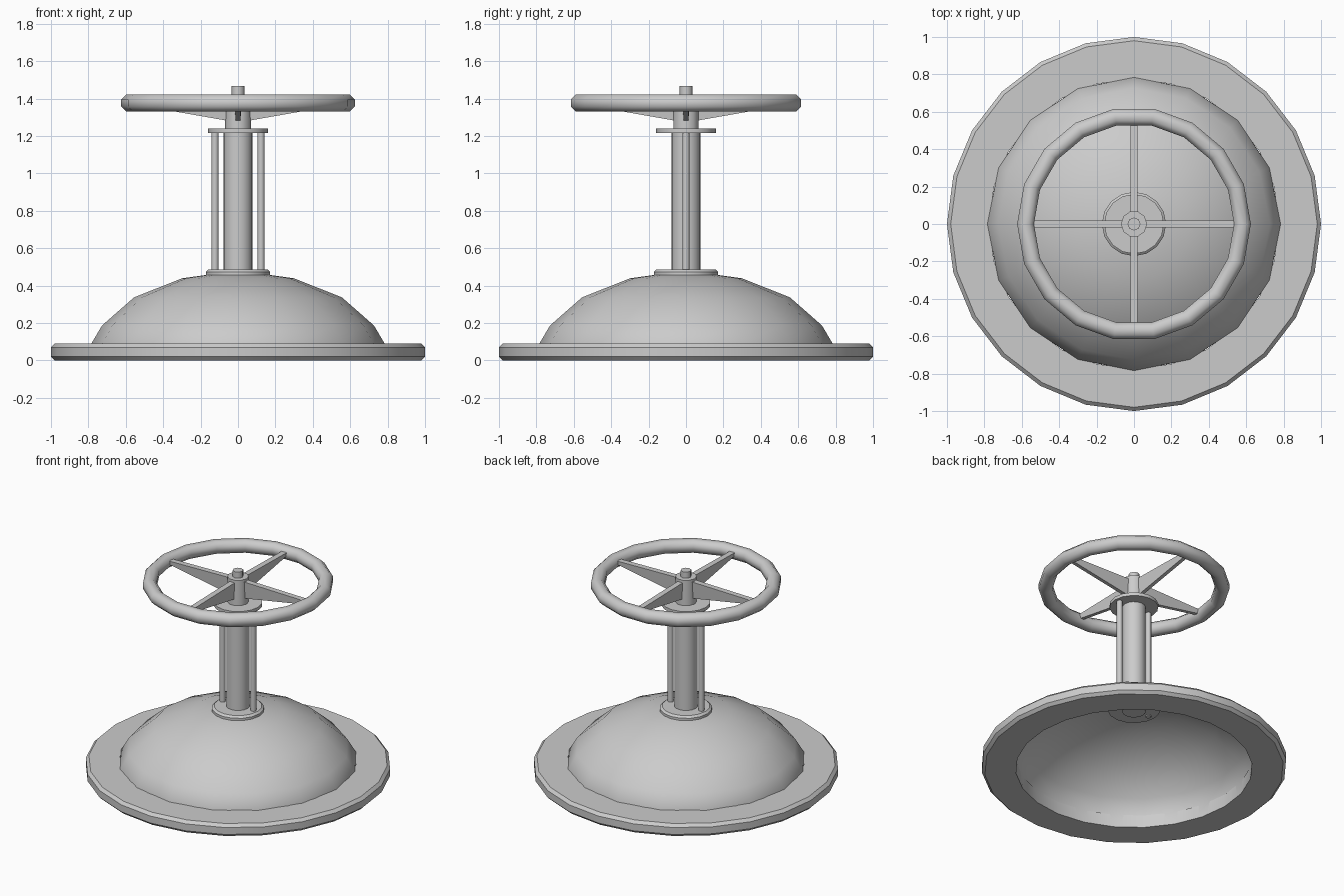
import bpy, bmesh
from math import cos, sin, pi, radians

if "Cube" in bpy.data.objects:
    bpy.data.objects.remove(bpy.data.objects["Cube"])


def finish(name, bm, angle=40):
    bmesh.ops.remove_doubles(bm, verts=bm.verts[:], dist=1e-5)
    bmesh.ops.recalc_face_normals(bm, faces=bm.faces[:])
    me = bpy.data.meshes.new(name)
    bm.to_mesh(me)
    bm.free()
    ob = bpy.data.objects.new(name, me)
    bpy.context.collection.objects.link(ob)
    bpy.ops.object.select_all(action='DESELECT')
    ob.select_set(True)
    bpy.context.view_layer.objects.active = ob
    bpy.ops.object.shade_smooth_by_angle(angle=radians(angle))
    return ob


def lathe(name, profile, sides, closed=False, angle=40, x=0):
    """Revolve (radius, z) points around a vertical axis at x."""
    bm = bmesh.new()
    rings = []
    for r, z in profile:
        if r == 0:
            rings.append([bm.verts.new((x, 0, z))] * sides)
        else:
            rings.append([bm.verts.new((x + r * cos(2 * pi * i / sides),
                                        r * sin(2 * pi * i / sides), z))
                          for i in range(sides)])
    pairs = list(zip(rings, rings[1:]))
    if closed:
        pairs.append((rings[-1], rings[0]))
    for a, b in pairs:
        for i in range(sides):
            j = (i + 1) % sides
            bm.faces.new(list(dict.fromkeys((a[i], a[j], b[j], b[i]))))
    return finish(name, bm, angle)


def cylinder(name, r, z0, z1, sides, x=0):
    return lathe(name, [(0, z0), (r, z0), (r, z1), (0, z1)], sides, angle=50, x=x)


# Base flange and hollow dome
lathe("base_flange", [(0.775, 0), (0.98, 0), (1, 0.02), (1, 0.07),
                      (0.98, 0.09), (0.775, 0.09)], 24, closed=True)
lathe("dome", [(0.785, 0.02), (0.784, 0.09), (0.727, 0.187), (0.556, 0.337),
               (0.3, 0.439), (0.15, 0.46)], 16, angle=60)

# Collar, pillar, side rods and top plate
lathe("collar", [(0, 0.443), (0.172, 0.443), (0.172, 0.474),
                 (0.157, 0.487), (0, 0.487)], 16)
cylinder("pillar", 0.077, 0.43, 1.23, 16)
for side, x in (("left", -0.123), ("right", 0.123)):
    cylinder("rod_" + side, 0.019, 0.435, 1.225, 10, x)
cylinder("top_plate", 0.16, 1.217, 1.24, 16)

# Hand wheel: hub, spindle nut and rim
cylinder("wheel_hub", 0.07, 1.235, 1.423, 10)
cylinder("spindle_tip", 0.035, 1.41, 1.467, 8)
rim = [(0.58 + 0.045 * cos(2 * pi * k / 8 + pi / 8) / cos(pi / 8),
        1.376 + 0.045 * sin(2 * pi * k / 8 + pi / 8) / cos(pi / 8)) for k in range(8)]
lathe("wheel_rim", rim, 18, closed=True, angle=60)

# Four spokes, deeper at the hub and narrower underneath
for n in range(4):
    c, s = cos(n * pi / 2), sin(n * pi / 2)
    bm = bmesh.new()
    ends = []
    for r, zb, zt in ((0.03, 1.277, 1.405), (0.56, 1.37, 1.395)):
        sec = [(-0.013, zb), (0.013, zb), (0.02, zt), (-0.02, zt)]
        ends.append([bm.verts.new((r * c - w * s, r * s + w * c, z)) for w, z in sec])
    a, b = ends
    bm.faces.new(a)
    bm.faces.new(b)
    for i in range(4):
        j = (i + 1) % 4
        bm.faces.new((a[i], a[j], b[j], b[i]))
    finish(f"spoke_{n + 1}", bm, 20)
